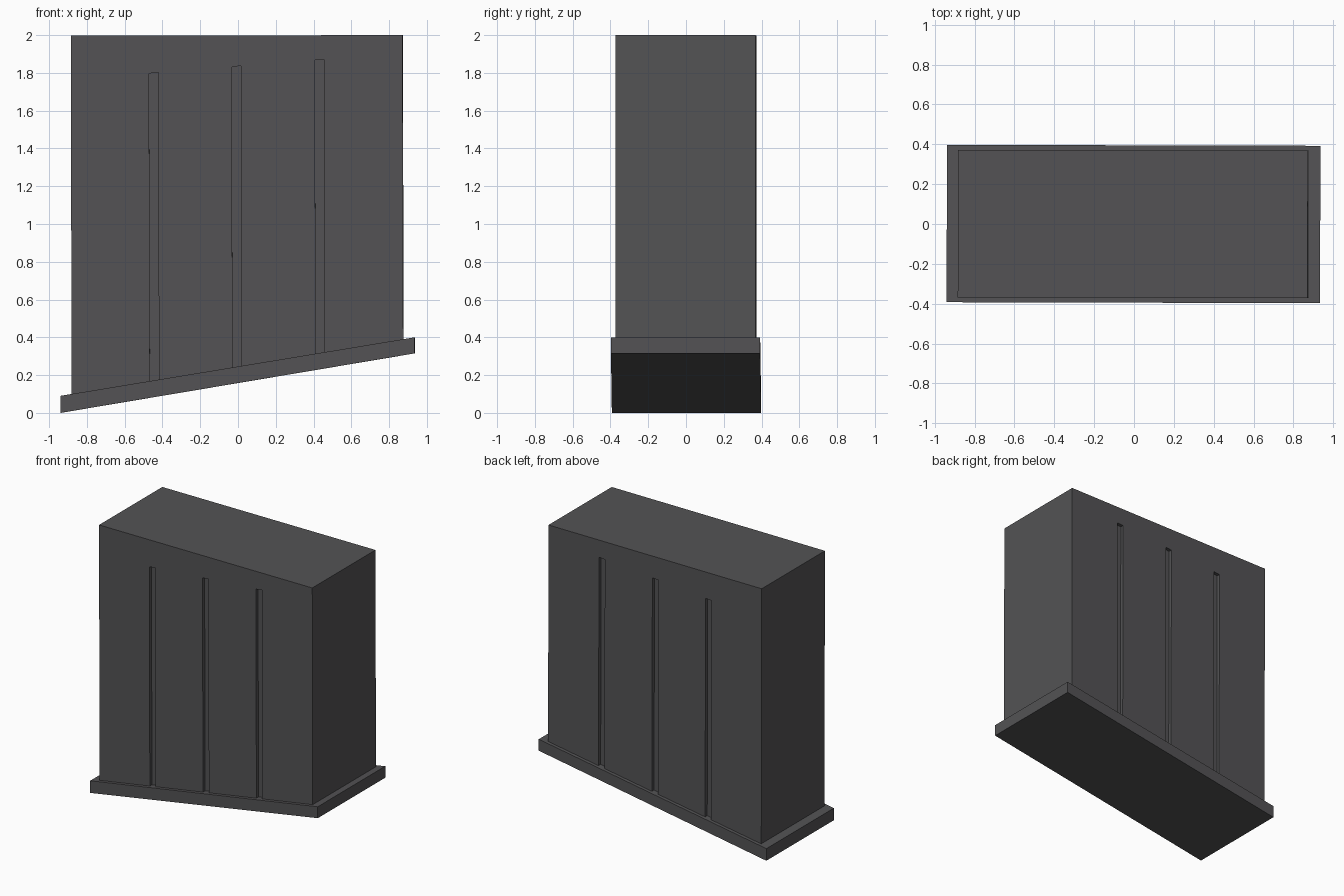
import bpy
import bmesh
from mathutils import Matrix

cube = bpy.data.objects.get("Cube")
if cube:
    bpy.data.objects.remove(cube, do_unlink=True)

# One dark grey for everything
GREY = (0.087, 0.086, 0.09, 1)
grey = bpy.data.materials.new("dark_grey")
grey.use_nodes = True
grey.diffuse_color = GREY
grey.node_tree.nodes["Principled BSDF"].inputs["Base Color"].default_value = GREY

YAW = Matrix.Rotation(-0.0025, 4, "Z")  # the whole piece is turned very slightly


def add_prism(bm, profile, y0, y1):
    """Extrude an x-z outline from y0 to y1."""
    face = bm.faces.new([bm.verts.new((x, y0, z)) for x, z in profile])
    result = bmesh.ops.extrude_face_region(bm, geom=[face])
    verts = [v for v in result["geom"] if isinstance(v, bmesh.types.BMVert)]
    bmesh.ops.translate(bm, verts=verts, vec=(0, y1 - y0, 0))


def make_object(name, prisms):
    bm = bmesh.new()
    for prism in prisms:
        add_prism(bm, *prism)
    bmesh.ops.recalc_face_normals(bm, faces=bm.faces)
    bmesh.ops.transform(bm, matrix=YAW, verts=bm.verts)
    mesh = bpy.data.meshes.new(name)
    bm.to_mesh(mesh)
    bm.free()
    mesh.materials.append(grey)
    obj = bpy.data.objects.new(name, mesh)
    bpy.context.collection.objects.link(obj)
    return obj


# Sloping base slab
make_object("base_slab", [
    ([(-0.94, 0), (0.935, 0.315), (0.935, 0.4), (-0.94, 0.09)], -0.395, 0.395)])

# Tall body, its foot sunk into the slab
body = make_object("body", [
    ([(-0.88, 0.06), (0.876, 0.355), (0.872, 2.0), (-0.884, 1.997)], -0.37, 0.37)])

# Three shallow upright grooves on the front and the back
DEPTH = 0.025
grooves = []
for x, top in ((-0.445, 1.80), (-0.007, 1.835), (0.433, 1.87)):
    outline = [(x - 0.02, -0.2), (x + 0.028, -0.2),
               (x + 0.024, top + 0.002), (x - 0.025, top - 0.003)]
    for side in (-1, 1):
        grooves.append((outline, side * (0.37 - DEPTH), side * 0.45))
cutter = make_object("groove_cutter", grooves)
cutter.hide_render = True
cutter.display_type = "WIRE"

cut = body.modifiers.new("grooves", "BOOLEAN")
cut.operation = "DIFFERENCE"
cut.solver = "EXACT"
cut.object = cutter
cutter.hide_set(True)
